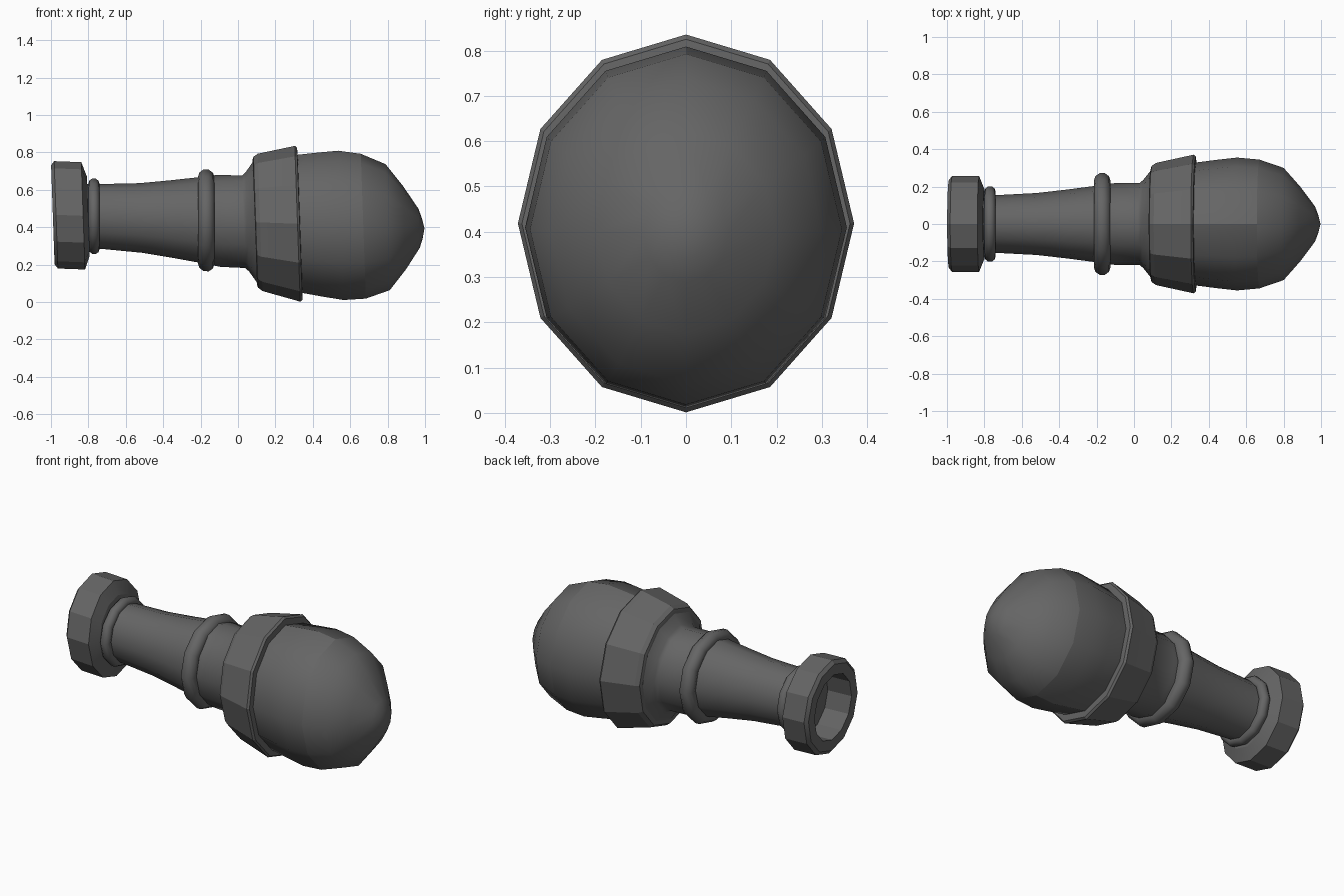
import bpy, bmesh, math

if "Cube" in bpy.data.objects:
    bpy.data.objects.remove(bpy.data.objects["Cube"])

SIDES = 12
WIDTH = 0.89      # y radius relative to z radius
DROP = -0.037     # centre line sinks towards the tip
LEAN = -0.035     # cross-sections lean slightly

dark = bpy.data.materials.new("dark_grey")
dark.diffuse_color = (0.13, 0.13, 0.13, 1)
dark.use_nodes = True
dark.node_tree.nodes["Principled BSDF"].inputs["Base Color"].default_value = dark.diffuse_color


def lathe(name, profile, angle, closed=False, width=WIDTH, lean=LEAN):
    """Revolve (x, radius) points around the slightly sheared long axis."""
    bm = bmesh.new()
    rings = []
    for x, r in profile:
        ring = []
        for i in range(1 if r == 0 else SIDES):
            a = 2 * math.pi * i / SIDES
            dz = r * math.cos(a)
            ring.append(bm.verts.new((x + lean * dz, width * r * math.sin(a),
                                      0.43 + DROP * x + dz)))
        rings.append(ring)
    pairs = list(zip(rings, rings[1:]))
    if closed:
        pairs.append((rings[-1], rings[0]))
    for a, b in pairs:
        for i in range(SIDES):
            j = (i + 1) % SIDES
            if len(a) == 1:
                bm.faces.new((a[0], b[i], b[j]))
            elif len(b) == 1:
                bm.faces.new((a[i], b[0], a[j]))
            else:
                bm.faces.new((a[i], b[i], b[j], a[j]))
    bmesh.ops.recalc_face_normals(bm, faces=bm.faces)
    mesh = bpy.data.meshes.new(name)
    bm.to_mesh(mesh)
    bm.free()
    mesh.materials.append(dark)
    ob = bpy.data.objects.new(name, mesh)
    bpy.context.collection.objects.link(ob)
    bpy.ops.object.select_all(action='DESELECT')
    ob.select_set(True)
    bpy.context.view_layer.objects.active = ob
    bpy.ops.object.shade_smooth_by_angle(angle=math.radians(angle))
    return ob


def bead(name, x, radius, tube):
    """Rounded, upright, circular ring around the stem."""
    pts = [(x + tube * math.cos(k * math.pi / 5),
            radius - tube + tube * math.sin(k * math.pi / 5)) for k in range(10)]
    return lathe(name, pts, 50, True, 1.0, 0.0)


# Hollow end flange
lathe("end_flange", [(-0.83, 0), (-0.83, 0.20), (-0.99, 0.20), (-0.99, 0.265),
                     (-0.973, 0.287), (-0.828, 0.287), (-0.80, 0.21), (-0.80, 0)], 20)

# Tapered stem with its flared shoulder
lathe("stem", [(-0.81, 0), (-0.81, 0.172), (-0.74, 0.173), (-0.52, 0.186), (-0.35, 0.208),
               (-0.20, 0.23), (-0.10, 0.246), (0.03, 0.247), (0.05, 0.265),
               (0.085, 0.315), (0.10, 0.34), (0.12, 0.34), (0.12, 0)], 45)

# Beads
bead("small_bead", -0.77, 0.203, 0.03)
bead("large_bead", -0.17, 0.274, 0.045)

# Faceted collar
lathe("collar", [(0.09, 0), (0.09, 0.335), (0.095, 0.35), (0.118, 0.367), (0.305, 0.413),
                 (0.318, 0.417), (0.330, 0.407), (0.332, 0.36), (0.332, 0)], 20)

# Rounded head: sides, then pointed cap with a sharp seam
lathe("head_sides", [(0.31, 0), (0.31, 0.365), (0.335, 0.37), (0.44, 0.385),
                     (0.55, 0.399), (0.67, 0.387)], 32)
lathe("head_cap", [(0.67, 0.387), (0.80, 0.337), (0.89, 0.223), (0.968, 0.105),
                   (0.985, 0.055), (0.997, 0)], 50)
